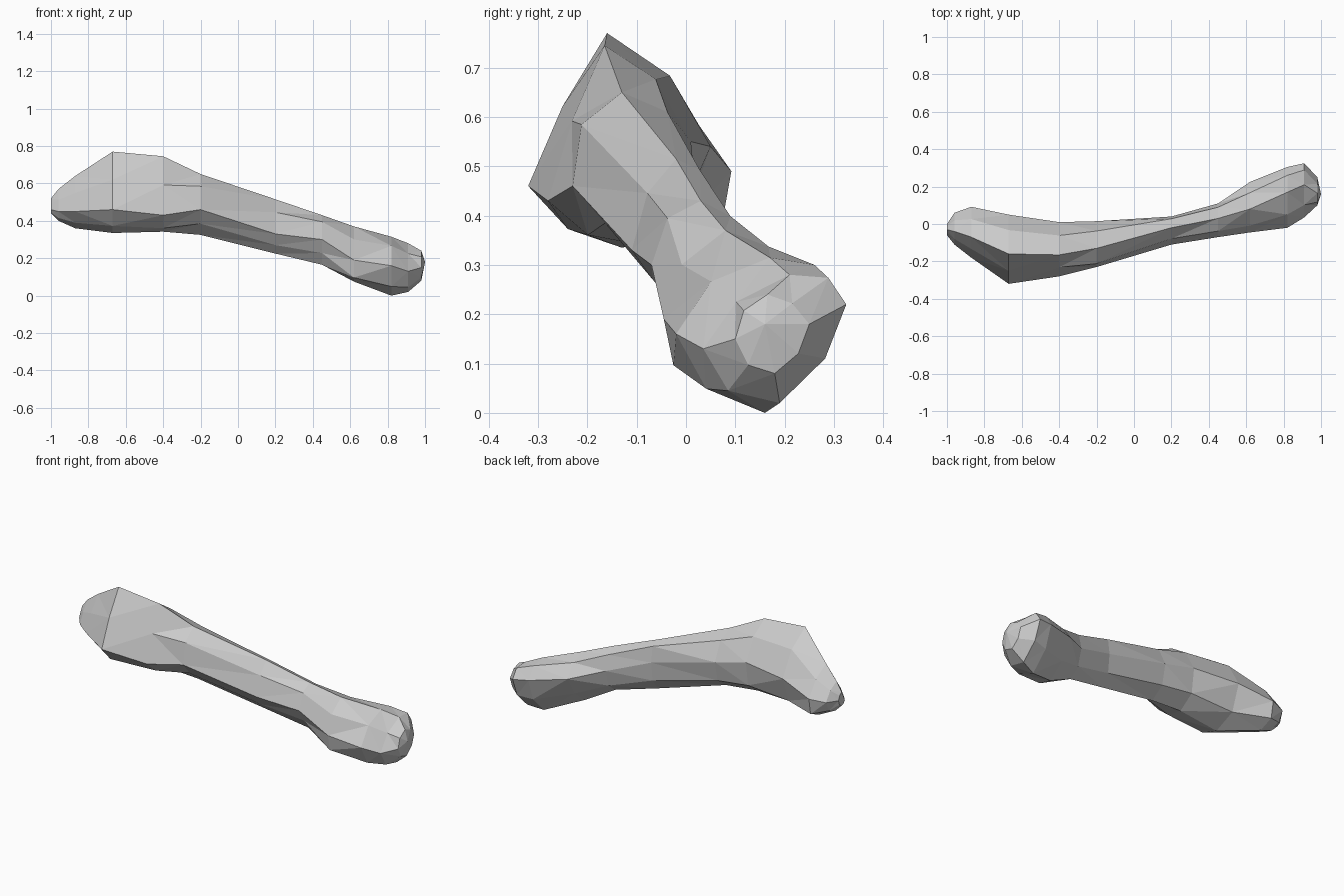
import bpy, bmesh
from mathutils import Vector

if "Cube" in bpy.data.objects:
    bpy.data.objects.remove(bpy.data.objects["Cube"])

# Stations along the bone: x, then (y, z) of the front, top, back and bottom extremes
STATIONS = [
    (-1.00, (-.06, .46), (-.03, .52), (.00, .48), (-.03, .44)),
    (-0.96, (-.11, .45), (-.04, .57), (.06, .48), (-.03, .40)),
    (-0.87, (-.18, .45), (-.07, .64), (.092, .49), (-.01, .36)),
    (-0.67, (-.32, .46), (-.16, .77), (.05, .54), (-.13, .335)),
    (-0.40, (-.28, .43), (-.165, .745), (.01, .55), (-.10, .342)),
    (-0.20, (-.23, .46), (-.13, .65), (.015, .50), (-.09, .325)),
    (0.20, (-.11, .33), (-.02, .515), (.04, .40), (-.02, .225)),
    (0.45, (-.07, .30), (.03, .43), (.11, .31), (.02, .165)),
    (0.62, (-.045, .19), (.08, .37), (.225, .26), (.06, .075)),
    (0.82, (-.02, .16), (.17, .315), (.305, .23), (.16, .00)),
    (0.91, (.035, .13), (.21, .28), (.325, .22), (.19, .02)),
    (0.98, (.10, .15), (.165, .24), (.25, .18), (.18, .08)),
]
# Corner fullness: front-top, top-back, back-bottom, bottom-front
HEAD, SHAFT, KNOB = (.55, .64, .7, .58), (.72, .7, .7, .54), (.68, .62, .66, .7)


def section(bulges, front, top, back, bottom):
    """Eight-sided ring: the four extremes with a bulged corner between each pair."""
    c = Vector(((front[0] + back[0]) / 2, (top[1] + bottom[1]) / 2))
    ext = [Vector(p) for p in (front, top, back, bottom)]
    ring = []
    for i, p in enumerate(ext):
        q = ext[(i + 1) % 4]
        ring += [p, c + bulges[i] * (p + q - 2 * c)]
    return ring


# Bone: loft through the sections
bm = bmesh.new()
rings = []
for x, *pts in STATIONS:
    bulges = HEAD if x < -.3 else SHAFT if x < .6 else KNOB
    rings.append([bm.verts.new((x, p.x, p.y)) for p in section(bulges, *pts)])
for a, b in zip(rings, rings[1:]):
    for i in range(8):
        j = (i + 1) % 8
        bm.faces.new((a[i], a[j], b[j], b[i]))

# Ends: flat at the wide head, slightly pointed at the knob
bm.faces.new(rings[0])
tip = bm.verts.new((1.0, .16, .18))
for i in range(8):
    bm.faces.new((rings[-1][i], rings[-1][(i + 1) % 8], tip))

# Faceted triangles with outward normals
bmesh.ops.triangulate(bm, faces=bm.faces[:])
bmesh.ops.recalc_face_normals(bm, faces=bm.faces[:])
mesh = bpy.data.meshes.new("bone")
bm.to_mesh(mesh)
bm.free()
bpy.context.collection.objects.link(bpy.data.objects.new("bone", mesh))
